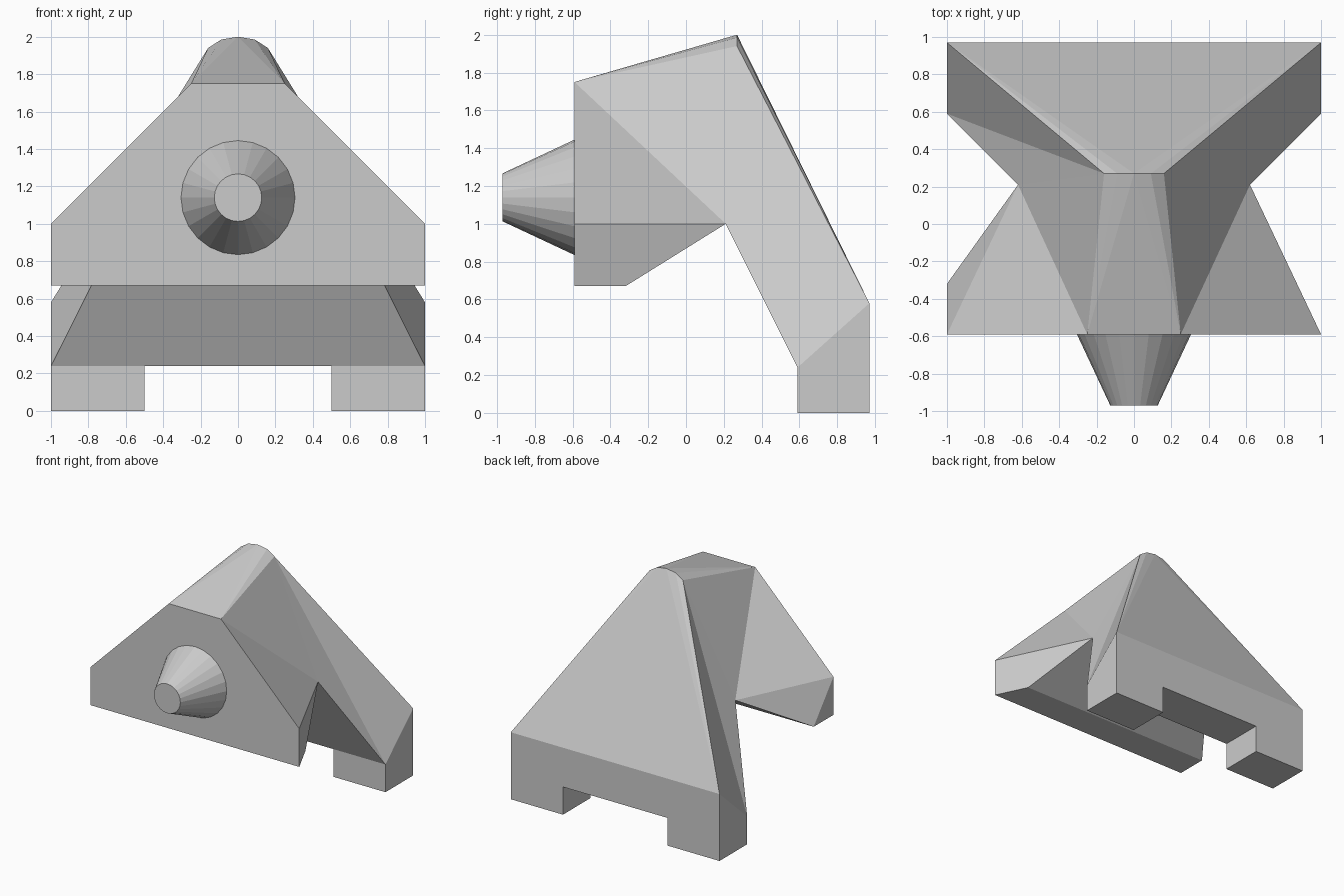
import bpy, bmesh, math
from mathutils import Matrix

if "Cube" in bpy.data.objects:
    bpy.data.objects.remove(bpy.data.objects["Cube"])

# Named corners of the right half; lower-case names are their mirror images
P = {
    "A": (1, -.59, .67), "B": (1, -.59, 1), "C": (.25, -.59, 1.75),    # front plate
    "D": (.87, -.32, .67), "E": (.62, .21, 1),                         # underside, waist
    "F": (1, .59, .24), "G": (1, .97, .58), "H": (.16, .27, 1.94),     # rear slab
    "M": (.09, .27, 1.985),                                            # rounded top
    "P": (1, .59, 0), "Q": (1, .97, 0), "R": (.5, .97, 0), "S": (.5, .59, 0),
    "I": (.5, .59, .24), "J": (.5, .97, .24),                          # foot
}
bm = bmesh.new()
V = {}
for k, (x, y, z) in P.items():
    V[k] = bm.verts.new((x, y, z))
    V[k.lower()] = bm.verts.new((-x, y, z))
V["d"].co.x = -1          # the left lower corner is not notched
V["T"] = V["t"] = bm.verts.new((0, .27, 2))


def faces(names, mirror=False):
    for n in names.split():
        bm.faces.new([V[c] for c in n])
        if mirror:
            bm.faces.new([V[c.swapcase()] for c in reversed(n)])


# Front plate, underside, inner slope, rear wall and slope, top, opening between the feet
faces("ABCcba AadD DdeE EeFf".replace("EeFf", "EefiIF"))
faces("GQRJjrqg GgT CTc IijJ")
# Sides, rounded top and feet
faces("ABD BED BCE CHE EHF FHG CMH CTM GHM GMT FGQP FPSI PQRS SRJI", True)
bmesh.ops.recalc_face_normals(bm, faces=bm.faces)
me = bpy.data.meshes.new("body")
bm.to_mesh(me)
bm.free()
bpy.context.collection.objects.link(bpy.data.objects.new("body", me))

# Tapered peg on the front
bm = bmesh.new()
bmesh.ops.create_cone(bm, cap_ends=True, segments=24, radius1=.305, radius2=.127, depth=.38,
                      matrix=Matrix.Translation((0, -.78, 1.14)) @ Matrix.Rotation(math.pi / 2, 4, "X"))
bmesh.ops.delete(bm, geom=[f for f in bm.faces if f.normal.y > .9], context="FACES")
me = bpy.data.meshes.new("front_peg")
bm.to_mesh(me)
bm.free()
bpy.context.collection.objects.link(bpy.data.objects.new("front_peg", me))
